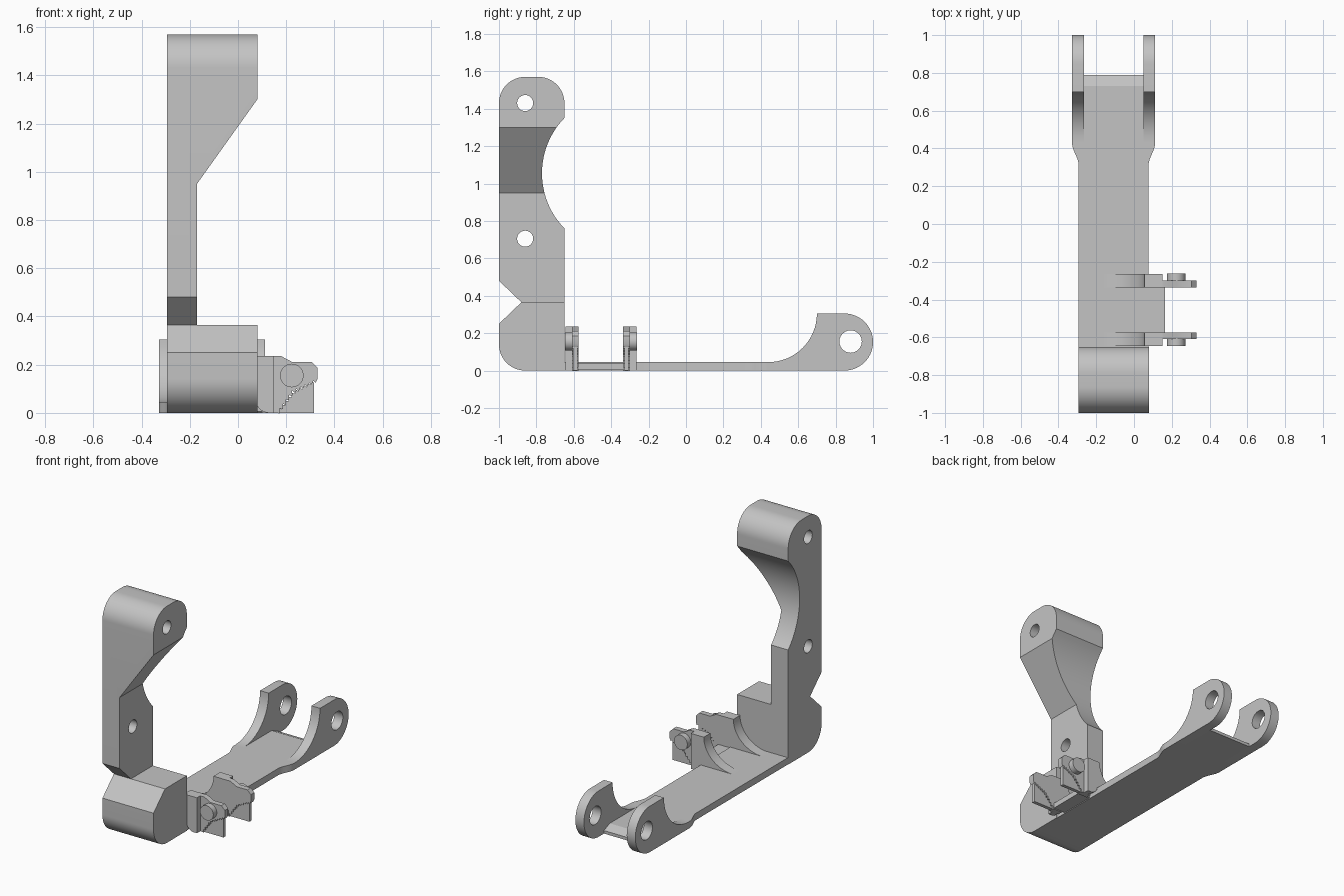
import bpy, bmesh
from math import sin, cos, pi, radians, hypot

if "Cube" in bpy.data.objects:
    bpy.data.objects.remove(bpy.data.objects["Cube"], do_unlink=True)

grey = bpy.data.materials.new("plain grey")
grey.use_nodes = True
COL = (0.55, 0.55, 0.55, 1)
grey.diffuse_color = COL
grey.node_tree.nodes["Principled BSDF"].inputs["Base Color"].default_value = COL


def arc(cu, cv, ru, rv, a0, a1, n=16):
    """Points along an elliptical arc, angles in degrees."""
    angles = [radians(a0 + (a1 - a0) * i / n) for i in range(n + 1)]
    return [(cu + ru * cos(a), cv + rv * sin(a)) for a in angles]


def prism(name, pts, axis, lo, hi):
    """Extrude a flat outline along one axis."""
    place = {"x": lambda u, v, w: (w, u, v),
             "y": lambda u, v, w: (u, w, v),
             "z": lambda u, v, w: (u, v, w)}[axis]
    bm = bmesh.new()
    a = [bm.verts.new(place(u, v, lo)) for u, v in pts]
    b = [bm.verts.new(place(u, v, hi)) for u, v in pts]
    bm.faces.new(a)
    bm.faces.new(b)
    for i in range(len(pts)):
        j = (i + 1) % len(pts)
        bm.faces.new((a[i], a[j], b[j], b[i]))
    bmesh.ops.recalc_face_normals(bm, faces=bm.faces)
    me = bpy.data.meshes.new(name)
    bm.to_mesh(me)
    bm.free()
    me.materials.append(grey)
    ob = bpy.data.objects.new(name, me)
    bpy.context.collection.objects.link(ob)
    return ob


def cut(ob, *cutters):
    """Subtract the cutters and bake the result."""
    for c in cutters:
        m = ob.modifiers.new("cut", "BOOLEAN")
        m.operation, m.solver, m.object = "DIFFERENCE", "EXACT", c
    bpy.context.view_layer.update()
    dg = bpy.context.evaluated_depsgraph_get()
    me = bpy.data.meshes.new_from_object(ob.evaluated_get(dg))
    ob.modifiers.clear()
    ob.data = me
    for c in cutters:
        bpy.data.objects.remove(c, do_unlink=True)


def hole(y, z, r):
    return prism("hole_cutter", arc(y, z, r, r, 0, 345, 23), "x", -0.6, 0.6)


def teeth(a, b, n, depth):
    """Saw-tooth line from a towards b, without the end point."""
    du, dv = b[0] - a[0], b[1] - a[1]
    k = depth / hypot(du, dv)
    out = []
    for i in range(n):
        t, s = i / n, (i + 0.75) / n
        out.append((a[0] + du * t, a[1] + dv * t))
        out.append((a[0] + du * s - dv * k, a[1] + dv * s + du * k))
    return out


# Upright arm with a notched front, hollowed back and rounded top
profile = (arc(-0.86, 0.14, 0.14, 0.14, 180, 270)
           + [(-0.65, 0), (-0.65, 0.76)]
           + arc(-0.347, 1.055, 0.423, 0.423, 224, 136, 24)[1:-1]
           + [(-0.65, 1.35)]
           + arc(-0.79, 1.43, 0.14, 0.14, 0, 90)
           + arc(-0.86, 1.43, 0.14, 0.14, 90, 180)
           + [(-1, 0.48), (-0.88, 0.365), (-1, 0.25)])
arm = prism("upright_arm", profile, "x", -0.295, 0.08)
side_cut = prism("side_cutter", [(-0.17, 0.365), (0.3, 0.365), (0.3, 1.608), (-0.17, 0.95)],
                 "y", -1.2, -0.4)
cut(arm, side_cut, hole(-0.86, 1.43, 0.043), hole(-0.86, 0.705, 0.043))

# Base plate, flaring where it meets the fork
MID = -0.108
half = [(0.185, -0.65)]
half += [(0.2025 - 0.0175 * cos(pi * i / 8), 0.31 + 0.12 * i / 8) for i in range(9)]
half += [(0.157, 0.43), (0.157, 0.73)]
outline = [(MID + u, v) for u, v in half] + [(MID - u, v) for u, v in reversed(half)]
prism("base_plate", outline, "z", 0, 0.045)
prism("base_end_lip", [(0.73, 0), (0.79, 0), (0.79, 0.02), (0.73, 0.045)],
      "x", MID - 0.157, MID + 0.157)

# Fork lugs
lug_shape = ([(0.43, 0), (0.43, 0.045)]
             + arc(0.44, 0.305, 0.26, 0.26, 270, 360)
             + arc(0.847, 0.1525, 0.153, 0.1525, 90, -90, 28))
for side, x in (("right", MID - 0.22), ("left", MID + 0.157)):
    lug = prism(side + "_fork_lug", lug_shape, "x", x, x + 0.063)
    cut(lug, hole(0.88, 0.155, 0.06))

# Floor joining the two clips
prism("clip_floor", [(0.07, 0.005), (0.165, 0.005), (0.165, 0.04), (0.07, 0.04)],
      "y", -0.575, -0.335)

# Clips: curved gusset, toothed upper jaw, pin and thin lower jaw
gusset = (arc(-0.16, 0.235, 0.215, 0.19, 270, 360)
          + [(0.15, 0.235), (0.15, 0)]
          + arc(0.13, 0.05, 0.055, 0.05, 270, 200, 6)
          + [(0.07, 0.03), (-0.16, 0.03)])
bite = [(0.16, 0), (0.225, 0.092), (0.33, 0.142)]
upper = ([(0.1, 0.235), (0.18, 0.235), (0.225, 0.211), (0.305, 0.211),
          (0.33, 0.186), bite[2]]
         + teeth(bite[2], bite[1], 6, 0.012)[1:]
         + teeth(bite[1], bite[0], 5, 0.012)
         + [bite[0], (0.1, 0)])
lower = (teeth((0.17, 0), (0.235, 0.08), 5, 0.01)
         + teeth((0.235, 0.08), (0.315, 0.125), 5, 0.01)
         + [(0.315, 0.125), (0.315, 0)])
CLIP_MID = -0.455
for name, s in (("front", -1), ("back", 1)):
    def span(a, b):
        return sorted((CLIP_MID + s * a, CLIP_MID + s * b))
    prism(name + "_clip_gusset", gusset, "y", *span(0.12, 0.19))
    prism(name + "_clip_upper_jaw", upper, "y", *span(0.119, 0.155))
    prism(name + "_clip_lower_jaw", lower, "y", *span(0.125, 0.148))
    prism(name + "_clip_pin", arc(0.223, 0.155, 0.049, 0.049, 0, 345, 23),
          "y", *span(0.15, 0.192))

# Smooth the curved walls, keep the edges sharp
bpy.ops.object.select_all(action="DESELECT")
for ob in bpy.context.scene.objects:
    if ob.type == "MESH" and ob.data.materials and ob.data.materials[0] == grey:
        ob.select_set(True)
        bpy.context.view_layer.objects.active = ob
bpy.ops.object.shade_smooth_by_angle(angle=radians(30))
